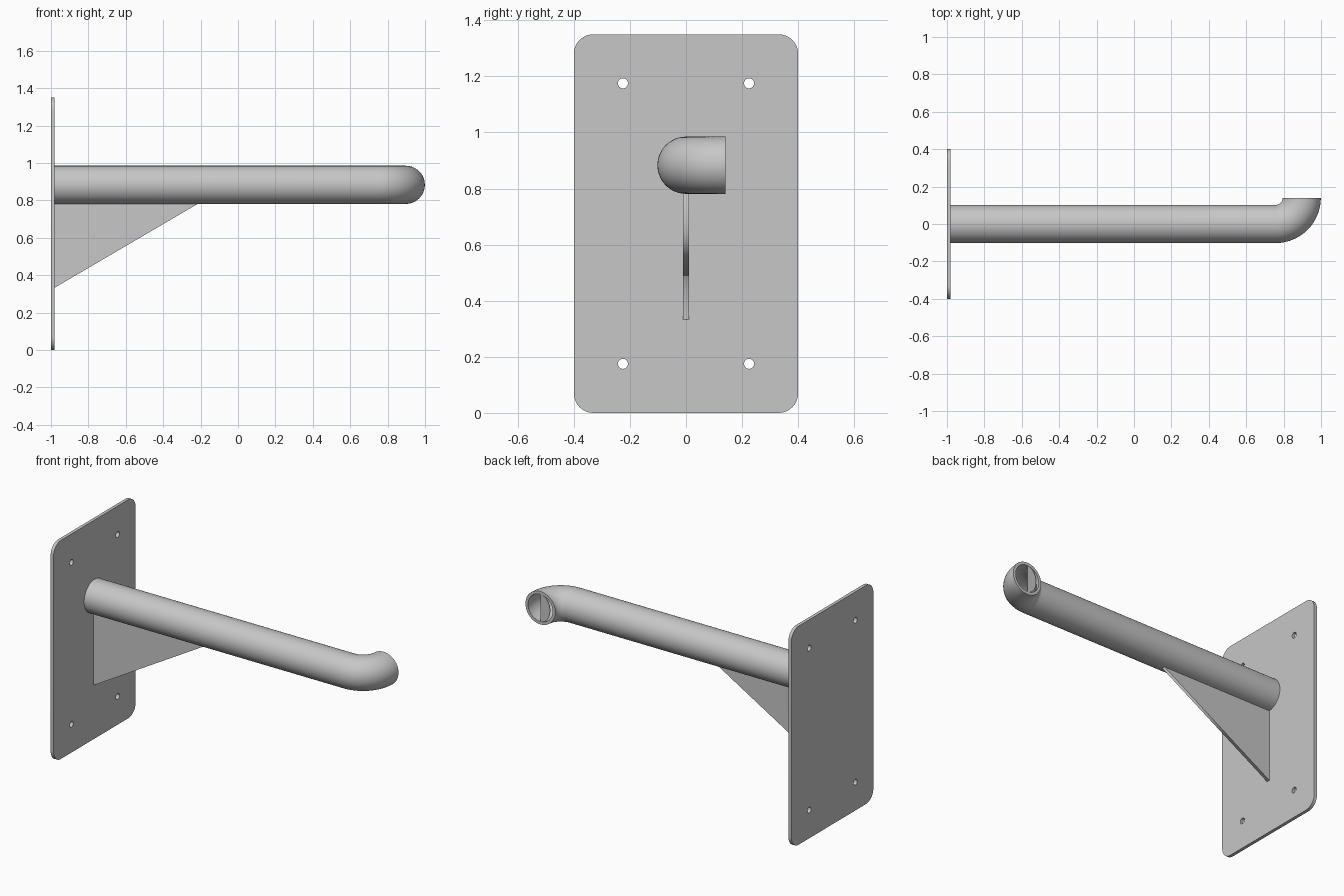
import bpy, bmesh
from math import sin, cos, pi
from mathutils import Matrix, Vector

cube = bpy.data.objects.get("Cube")
if cube:
    bpy.data.objects.remove(cube)

PIPE_Z, PIPE_R, BORE_R = 0.883, 0.102, 0.084
BEND_X, BEND_R = 0.757, 0.14
PLATE_FACE = -0.98

steel = bpy.data.materials.new("steel grey")
steel.use_nodes = True
GREY = (0.57, 0.57, 0.57, 1)
steel.diffuse_color = GREY
steel.node_tree.nodes["Principled BSDF"].inputs["Base Color"].default_value = GREY


def add_object(name, mesh):
    mesh.materials.clear()
    mesh.materials.append(steel)
    obj = bpy.data.objects.new(name, mesh)
    bpy.context.collection.objects.link(obj)
    return obj


def arc(cx, cy, r, start, end, n):
    return [(cx + r * cos(start + (end - start) * i / n),
             cy + r * sin(start + (end - start) * i / n)) for i in range(n + 1)]


def flat_part(name, outlines, thickness, axes, centre):
    """Filled outlines, extruded; axes are the world directions of u, v and depth."""
    curve = bpy.data.curves.new(name + "_outline", 'CURVE')
    curve.dimensions, curve.fill_mode = '2D', 'BOTH'
    curve.extrude = thickness / 2
    for pts in outlines:
        spline = curve.splines.new('POLY')
        spline.points.add(len(pts) - 1)
        for p, (u, v) in zip(spline.points, pts):
            p.co = (u, v, 0, 1)
        spline.use_cyclic_u = True
    temp = bpy.data.objects.new(name + "_temp", curve)
    bpy.context.collection.objects.link(temp)
    graph = bpy.context.evaluated_depsgraph_get()
    mesh = bpy.data.meshes.new_from_object(temp.evaluated_get(graph))
    bpy.data.objects.remove(temp)
    mesh.transform(Matrix.Translation(centre) @ Matrix(axes).transposed().to_4x4())
    bm = bmesh.new()
    bm.from_mesh(mesh)
    bmesh.ops.remove_doubles(bm, verts=bm.verts, dist=1e-5)
    bmesh.ops.recalc_face_normals(bm, faces=bm.faces)
    bm.to_mesh(mesh)
    bm.free()
    mesh.name = name
    return add_object(name, mesh)


X, Y, Z = Vector((1, 0, 0)), Vector((0, 1, 0)), Vector((0, 0, 1))

# Wall plate with rounded corners and four bolt holes
W, H, R = 0.4, 1.35, 0.07
outline = []
for i, (u, v) in enumerate([(W - R, H - R), (R - W, H - R), (R - W, R), (W - R, R)]):
    outline += arc(u, v, R, i * pi / 2, (i + 1) * pi / 2, 10)
holes = [arc(u, v, 0.018, 0, 2 * pi, 24)[:-1]
         for u in (-0.225, 0.225) for v in (0.175, 1.175)]
flat_part("wall_plate", [outline] + holes, 0.02, (Y, Z, X), (-0.99, 0, 0))

# Triangular gusset under the pipe
flat_part("gusset", [[(PLATE_FACE, 0.333), (-0.2, 0.79), (PLATE_FACE, 0.79)]],
          0.02, (X, Z, -Y), (0, 0, 0))

# Hollow pipe with an elbow: two concentric walls swept along one path
path = [(PLATE_FACE, 0, 0.0)]
path += [(BEND_X + BEND_R * sin(a), BEND_R * (1 - cos(a)), a)
         for a in (pi / 2 * i / 16 for i in range(17))]
SIDES = 48
bm = bmesh.new()


def sweep(radius):
    rings = []
    for x, y, a in path:
        side = Vector((-sin(a), cos(a), 0))
        rings.append([bm.verts.new(Vector((x, y, PIPE_Z))
                      + radius * (cos(t) * side + sin(t) * Z))
                      for t in (2 * pi * k / SIDES for k in range(SIDES))])
    for r0, r1 in zip(rings, rings[1:]):
        bridge(r0, r1)
    return rings


def bridge(r0, r1):
    for k in range(SIDES):
        j = (k + 1) % SIDES
        bm.faces.new((r0[k], r0[j], r1[j], r1[k]))


outer, inner = sweep(PIPE_R), sweep(BORE_R)
bridge(outer[0], inner[0])
bridge(outer[-1], inner[-1])
bmesh.ops.recalc_face_normals(bm, faces=bm.faces)
mesh = bpy.data.meshes.new("pipe")
bm.to_mesh(mesh)
bm.free()
pipe = add_object("pipe", mesh)
bpy.ops.object.select_all(action='DESELECT')
pipe.select_set(True)
bpy.context.view_layer.objects.active = pipe
bpy.ops.object.shade_smooth_by_angle()

# Half cover across the outlet, leaving a narrow slot at the inner side
half = [(u * 0.78, v) for u, v in arc(0, 0, BORE_R, pi / 2, 3 * pi / 2, 20)]
flat_part("outlet_half_cover", [half], 0.004, (X, Z, -Y),
          (BEND_X + BEND_R, BEND_R - 0.002, PIPE_Z))
